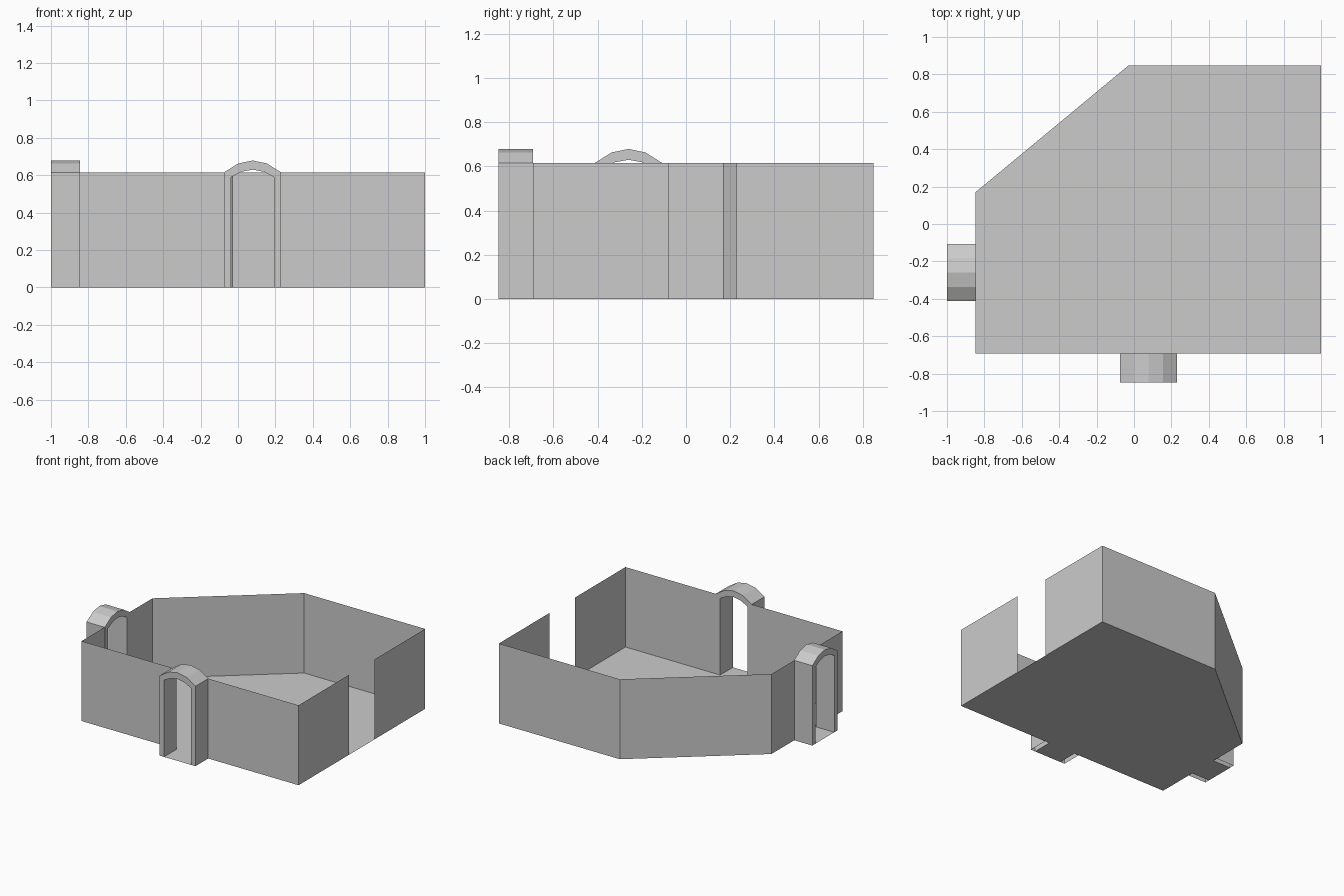
import bpy, bmesh
from math import radians

if "Cube" in bpy.data.objects:
    bpy.data.objects.remove(bpy.data.objects["Cube"])

H = 0.615          # wall height
DEPTH = 0.155      # doorway depth
HALF = 0.153       # half width of a doorway
INNER = 0.115      # half width of the passage
FRONT_X, LEFT_Y, RIGHT_Y = 0.078, -0.26, 0.076
X0, X1, Y0, Y1 = -0.847, 1.0, -0.692, 0.847


def finish(name, bm, loc=(0, 0, 0), rot=0):
    mesh = bpy.data.meshes.new(name)
    bm.to_mesh(mesh)
    bm.free()
    obj = bpy.data.objects.new(name, mesh)
    obj.location = loc
    obj.rotation_euler.z = radians(rot)
    bpy.context.collection.objects.link(obj)
    return obj


def flat(name, points, loc=(0, 0, 0), rot=0):
    bm = bmesh.new()
    bm.faces.new([bm.verts.new((x, y, 0)) for x, y in points])
    return finish(name, bm, loc, rot)


def wall(name, path):
    bm = bmesh.new()
    low = [bm.verts.new((x, y, 0)) for x, y in path]
    top = [bm.verts.new((x, y, H)) for x, y in path]
    for i in range(len(path) - 1):
        bm.faces.new((low[i], low[i + 1], top[i + 1], top[i]))
    return finish(name, bm)


def doorway(name, loc, rot):
    # Matching outer and inner outlines, bridged into an arch with open feet
    outer = [(-HALF, 0), (-HALF, H), (-0.077, 0.663), (0, 0.679),
             (0.077, 0.663), (HALF, H), (HALF, 0)]
    inner = [(-INNER, 0), (-INNER, 0.59), (-0.06, 0.619), (0, 0.63),
             (0.06, 0.619), (INNER, 0.59), (INNER, 0)]
    bm = bmesh.new()
    rows = [[bm.verts.new((x, y, z)) for x, z in line]
            for line, y in ((outer, 0), (outer, -DEPTH), (inner, -DEPTH), (inner, 0))]
    for k in range(4):
        a, b = rows[k], rows[(k + 1) % 4]
        for i in range(len(outer) - 1):
            bm.faces.new((a[i], a[i + 1], b[i + 1], b[i]))
    bmesh.ops.recalc_face_normals(bm, faces=bm.faces)
    finish(name, bm, loc, rot)
    # Threshold inside the passage
    flat(name + "_threshold", [(-INNER, -DEPTH), (INNER, -DEPTH), (INNER, 0), (-INNER, 0)],
         loc, rot)


# Room floor with one cut corner
flat("floor", [(X0, Y0), (X1, Y0), (X1, Y1), (-0.03, Y1), (X0, 0.17)])

# Thin walls, broken at the two doorways and the open gap on the right
wall("back_walls", [(X1, RIGHT_Y + HALF), (X1, Y1), (-0.03, Y1), (X0, 0.17),
                    (X0, LEFT_Y + HALF)])
wall("front_left_walls", [(X0, LEFT_Y - HALF), (X0, Y0), (FRONT_X - HALF, Y0)])
wall("front_right_walls", [(FRONT_X + HALF, Y0), (X1, Y0), (X1, RIGHT_Y - HALF)])

# Arched doorways
doorway("front_doorway", (FRONT_X, Y0, 0), 0)
doorway("left_doorway", (X0 + 0.002, LEFT_Y, 0), -90)
